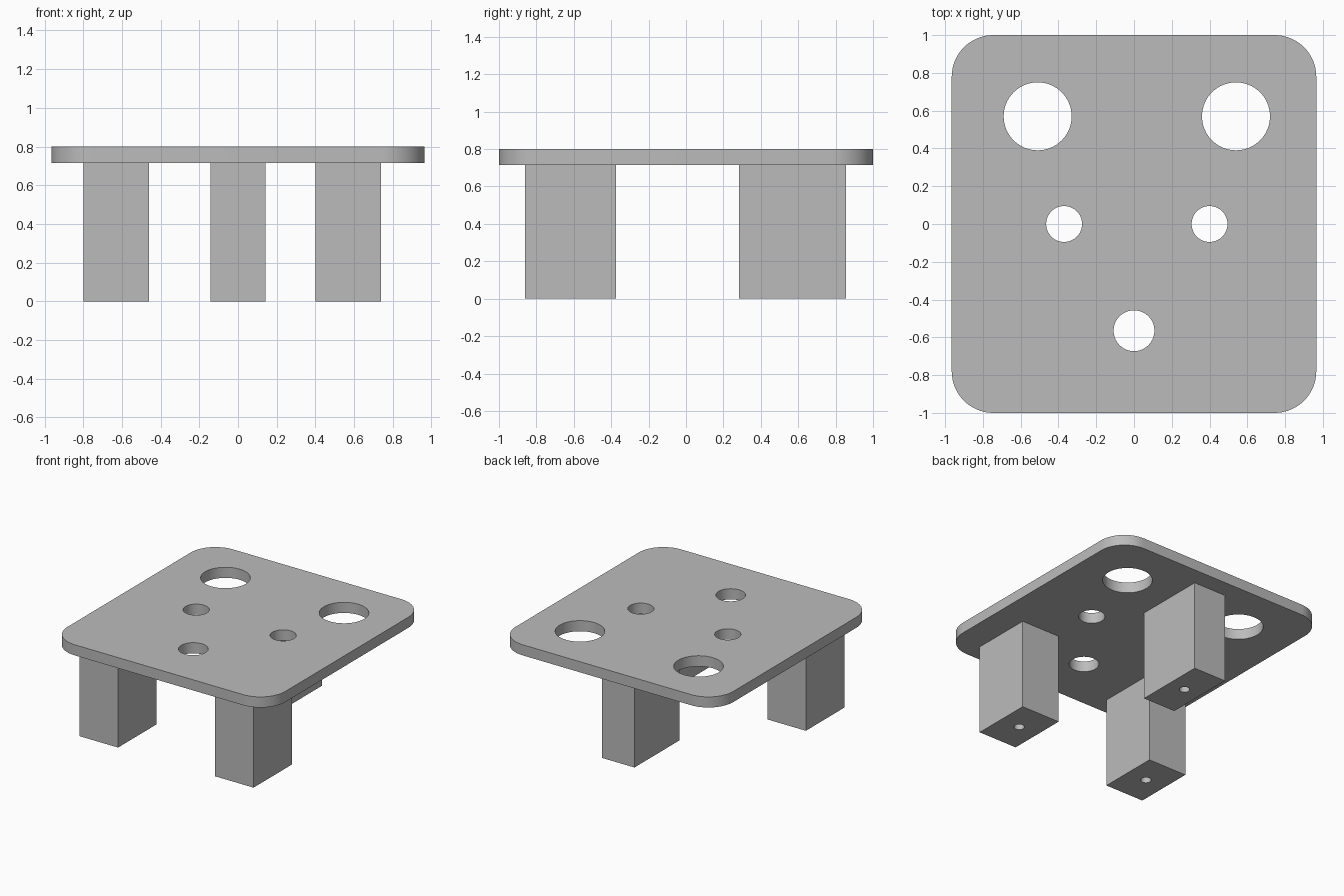
import bpy
import bmesh
import math

default = bpy.data.objects.get("Cube")
if default:
    bpy.data.objects.remove(default, do_unlink=True)

HEIGHT, UNDERSIDE = 0.8, 0.715

grey = bpy.data.materials.new("plain_grey")
grey.use_nodes = True
colour = (0.5, 0.5, 0.5, 1)
grey.diffuse_color = colour
grey.node_tree.nodes["Principled BSDF"].inputs["Base Color"].default_value = colour


def make_object(name, bm):
    bmesh.ops.recalc_face_normals(bm, faces=bm.faces)
    mesh = bpy.data.meshes.new(name)
    bm.to_mesh(mesh)
    bm.free()
    mesh.materials.append(grey)
    obj = bpy.data.objects.new(name, mesh)
    bpy.context.collection.objects.link(obj)
    return obj


def prism(name, outline, bottom, top):
    """Extrude a closed outline upwards."""
    bm = bmesh.new()
    face = bm.faces.new([bm.verts.new((x, y, bottom)) for x, y in outline])
    raised = bmesh.ops.extrude_face_region(bm, geom=[face])["geom"]
    verts = [v for v in raised if isinstance(v, bmesh.types.BMVert)]
    bmesh.ops.translate(bm, verts=verts, vec=(0, 0, top - bottom))
    return make_object(name, bm)


def circle(x, y, radius, count=64):
    steps = [math.tau * i / count for i in range(count)]
    return [(x + radius * math.cos(a), y + radius * math.sin(a)) for a in steps]


def rounded_rectangle(half_x, half_y, radius, steps=16):
    points = []
    for corner, (sx, sy) in enumerate([(1, 1), (-1, 1), (-1, -1), (1, -1)]):
        for i in range(steps + 1):
            a = (corner + i / steps) * math.pi / 2
            points.append((sx * (half_x - radius) + radius * math.cos(a),
                           sy * (half_y - radius) + radius * math.sin(a)))
    return points


def drill(obj, x, y, radius, bottom, top):
    """Cut a round hole and discard the cutter."""
    cutter = prism("hole_cutter", circle(x, y, radius), bottom, top)
    cutter.hide_render = True
    mod = obj.modifiers.new("hole", 'BOOLEAN')
    mod.operation = 'DIFFERENCE'
    mod.solver = 'EXACT'
    mod.object = cutter
    bpy.context.view_layer.objects.active = obj
    bpy.ops.object.modifier_apply(modifier=mod.name)
    bpy.data.objects.remove(cutter, do_unlink=True)


def smooth(obj):
    bpy.ops.object.select_all(action='DESELECT')
    obj.select_set(True)
    bpy.context.view_layer.objects.active = obj
    bpy.ops.object.shade_smooth_by_angle(angle=math.radians(30))


# Rounded top plate with five through holes
plate = prism("top_plate", rounded_rectangle(0.965, 1, 0.22), UNDERSIDE, HEIGHT)
for x, y, radius in [(-0.51, 0.57, 0.18), (0.54, 0.57, 0.18),
                     (-0.37, 0, 0.095), (0.4, 0, 0.095), (0, -0.565, 0.108)]:
    drill(plate, x, y, radius, UNDERSIDE - 0.1, HEIGHT + 0.1)
smooth(plate)

# Three block legs, each with a blind screw hole in its foot
for name, x, y, width, depth in [("front_right_leg", -0.63, -0.617, 0.34, 0.486),
                                 ("front_left_leg", 0.57, -0.617, 0.34, 0.486),
                                 ("back_leg", 0, 0.57, 0.286, 0.572)]:
    hx, hy = width / 2, depth / 2
    outline = [(x - hx, y - hy), (x + hx, y - hy), (x + hx, y + hy), (x - hx, y + hy)]
    leg = prism(name, outline, 0, UNDERSIDE)
    drill(leg, x, y, 0.038, -0.1, 0.3)
    smooth(leg)
